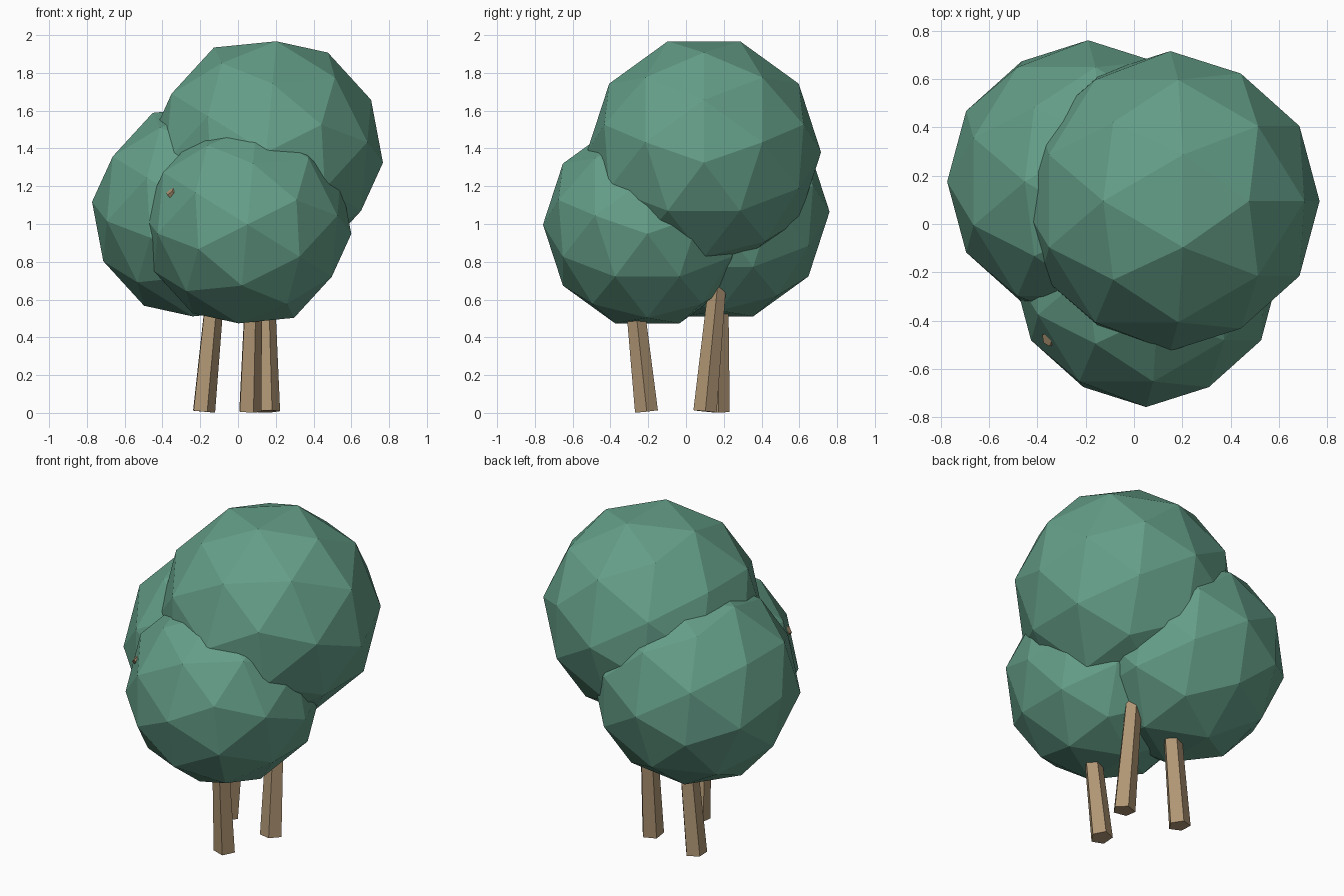
import bpy, bmesh, math
from mathutils import Vector, Matrix

if "Cube" in bpy.data.objects:
    bpy.data.objects.remove(bpy.data.objects["Cube"])


def srgb(r, g, b):
    lin = [((c / 255 + 0.055) / 1.055) ** 2.4 for c in (r, g, b)]
    return (*lin, 1.0)


def material(name, colour):
    mat = bpy.data.materials.new(name)
    mat.diffuse_color = colour
    mat.use_nodes = True
    mat.node_tree.nodes["Principled BSDF"].inputs["Base Color"].default_value = mat.diffuse_color
    return mat


leaf_green = material("leaf green", srgb(100, 158, 136))
bark_brown = material("bark brown", srgb(176, 150, 116))


def finish(bm, name, mat):
    bmesh.ops.recalc_face_normals(bm, faces=bm.faces)
    mesh = bpy.data.meshes.new(name)
    bm.to_mesh(mesh)
    bm.free()
    mesh.materials.append(mat)
    bpy.context.collection.objects.link(bpy.data.objects.new(name, mesh))


def foliage(name, centre, radius):
    # Faceted ball, tilted so an edge midpoint sits at the top
    bm = bmesh.new()
    tilt = Matrix.Rotation(math.atan(2) / 2, 4, 'Y')
    bmesh.ops.create_icosphere(bm, subdivisions=2, radius=radius,
                               matrix=Matrix.Translation(centre) @ tilt)
    finish(bm, name, leaf_green)


def limb(name, start, end, r_start, r_end):
    # Five-sided tapered post between two points
    start, end = Vector(start), Vector(end)
    turn = Vector((0, 0, 1)).rotation_difference(end - start)
    bm = bmesh.new()
    rings = []
    for centre, r in ((start, r_start), (end, r_end)):
        angles = [math.radians(2 + 72 * k) for k in range(5)]
        rings.append([bm.verts.new(centre + turn @ Vector((r * math.cos(a), r * math.sin(a), 0)))
                      for a in angles])
    for k in range(5):
        n = (k + 1) % 5
        bm.faces.new((rings[0][k], rings[0][n], rings[1][n], rings[1][k]))
    for ring in rings:
        bm.faces.new(ring)
    finish(bm, name, bark_brown)


# Leaf crowns
foliage("upper_crown", (0.15, 0.095, 1.38), 0.62)
foliage("front_crown", (0.05, -0.205, 0.997), 0.552)
foliage("back_crown", (-0.19, 0.175, 1.065), 0.585)

# Trunks
limb("front_trunk", (0.06, -0.21, 0.008), (0.085, -0.30, 0.85), 0.064, 0.044)
limb("back_trunk", (-0.185, 0.17, 0.007), (-0.10, 0.175, 0.90), 0.064, 0.048)
limb("upper_trunk", (0.158, 0.10, 0.008), (0.138, 0.195, 0.98), 0.065, 0.042)

# Branch whose tip pokes out of the front crown
limb("branch", (0.08, -0.28, 0.78), (-0.36, -0.478, 1.175), 0.045, 0.03)
